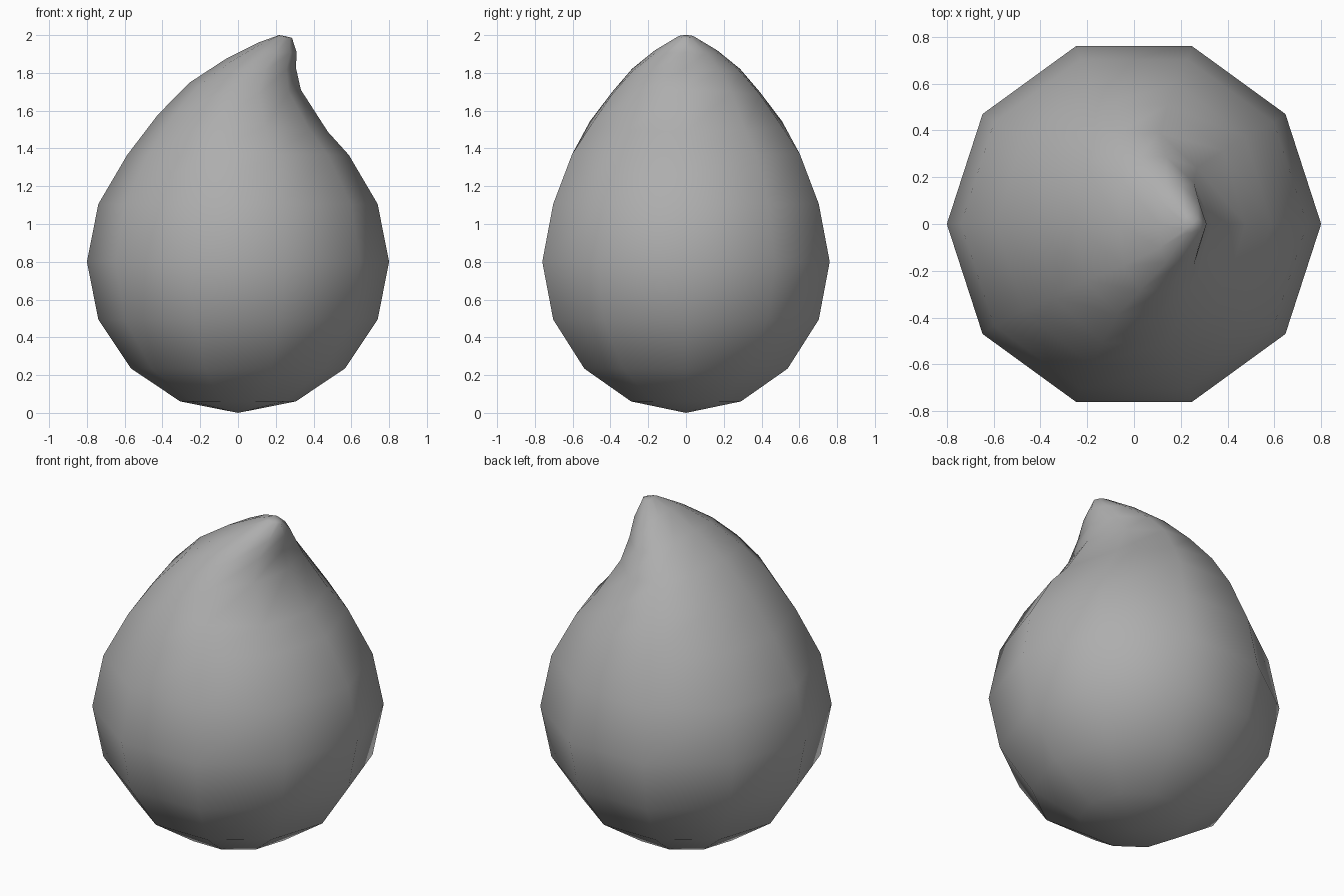
import bpy, bmesh
from math import sin, cos, pi, radians

cube = bpy.data.objects.get("Cube")
if cube:
    bpy.data.objects.remove(cube, do_unlink=True)

SIDES = 10
RADIUS = 0.8

# Plain mid grey surface
grey = bpy.data.materials.new("mid grey")
grey.use_nodes = True
colour = (0.42, 0.42, 0.42, 1)
grey.diffuse_color = colour
grey.node_tree.nodes["Principled BSDF"].inputs["Base Color"].default_value = colour

# Rings: left x, left z, right x, right z, half depth, z at the depth extremes
rings = []
for i in range(1, 6):
    a = radians(22.5 * i)
    r, z = RADIUS * sin(a), RADIUS * (1 - cos(a))
    rings.append((-r, z, r, z, r * sin(radians(72)), z))

# Upper rings lean over into a curled tip
rings += [
    (-0.587, 1.365, 0.587, 1.365, 0.603, 1.37),
    (-0.423, 1.58, 0.476, 1.488, 0.508, 1.53),
    (-0.254, 1.75, 0.333, 1.71, 0.39, 1.69),
    (-0.063, 1.875, 0.307, 1.825, 0.286, 1.81),
    (0.106, 1.96, 0.31, 1.91, 0.164, 1.91),
    (0.217, 2.0, 0.286, 1.985, 0.038, 1.993),
]


def add_ring(bm, ring):
    xl, zl, xr, zr, depth, zy = ring
    middle, width = (xl + xr) / 2, xr - xl
    verts = []
    for k in range(SIDES):
        a = 2 * pi * k / SIDES
        c, s = cos(a), sin(a)
        # the flanks lag behind the lean of the tip
        x = middle + width / 2 * c - middle * width * s * s
        z = (zl + zr) / 2 * c * c + zy * s * s + (zr - zl) / 2 * c
        verts.append(bm.verts.new((x, depth / sin(radians(72)) * s, z)))
    return verts


# Drop body: skin the rings and close both ends with fans
bm = bmesh.new()
loops = [add_ring(bm, ring) for ring in rings]
bottom = bm.verts.new((0, 0, 0))
tip = bm.verts.new((0.25, 0, 1.995))
for k in range(SIDES):
    n = (k + 1) % SIDES
    bm.faces.new((bottom, loops[0][n], loops[0][k]))
    bm.faces.new((tip, loops[-1][k], loops[-1][n]))
    for low, high in zip(loops, loops[1:]):
        bm.faces.new((low[k], low[n], high[n], high[k]))
bmesh.ops.recalc_face_normals(bm, faces=bm.faces)
for face in bm.faces:
    face.smooth = True

mesh = bpy.data.meshes.new("drop_body")
bm.to_mesh(mesh)
bm.free()
mesh.materials.append(grey)
body = bpy.data.objects.new("drop_body", mesh)
bpy.context.collection.objects.link(body)
